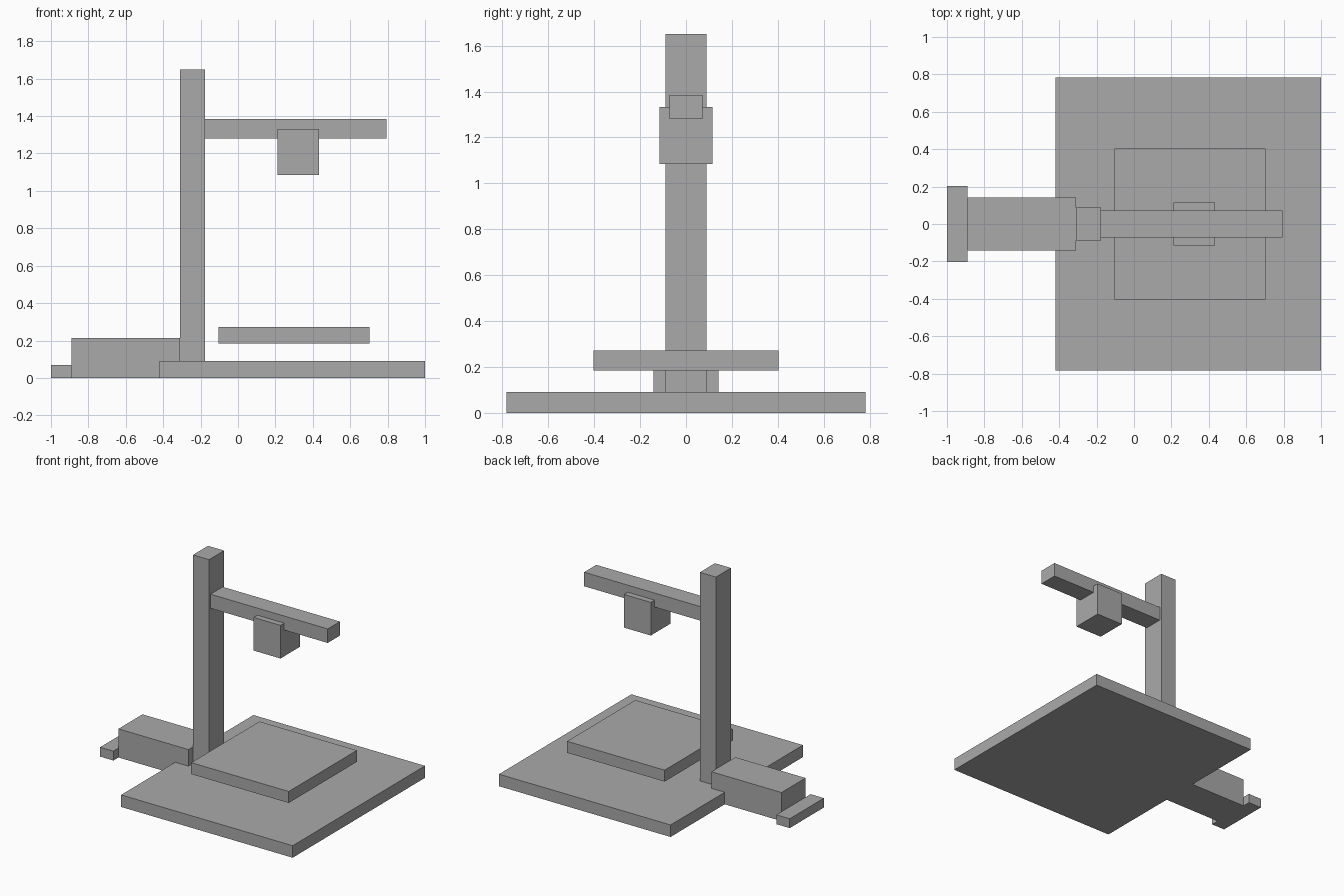
import bpy

# Remove the default object
cube = bpy.data.objects.get("Cube")
if cube:
    bpy.data.objects.remove(cube, do_unlink=True)

# Single grey material
grey = bpy.data.materials.new("plain grey")
grey.use_nodes = True
colour = (0.4, 0.4, 0.4, 1)
grey.diffuse_color = colour
grey.node_tree.nodes["Principled BSDF"].inputs["Base Color"].default_value = colour


def box(name, x, y, z):
    """Box spanning the given (min, max) ranges, with y mirrored about zero."""
    bpy.ops.mesh.primitive_cube_add(size=1)
    obj = bpy.context.object
    obj.name = obj.data.name = name
    centre = ((x[0] + x[1]) / 2, 0, (z[0] + z[1]) / 2)
    size = (x[1] - x[0], 2 * y, z[1] - z[0])
    for v in obj.data.vertices:
        v.co = [c * s for c, s in zip(v.co, size)]
    obj.location = centre
    obj.data.materials.append(grey)
    return obj


# Base plate and the raised bed above it
box("base_plate", (-0.42, 1.0), 0.782, (0, 0.09))
box("raised_bed", (-0.105, 0.702), 0.403, (0.185, 0.271))

# Upright column with its arm and hanging head
box("column", (-0.31, -0.177), 0.089, (0.09, 1.65))
box("arm", (-0.177, 0.793), 0.072, (1.28, 1.385))
box("tool_head", (0.21, 0.433), 0.116, (1.084, 1.332))

# Side housing and its low end foot
box("side_housing", (-0.89, -0.31), 0.142, (0, 0.214))
box("end_foot", (-1.0, -0.89), 0.202, (0, 0.07))
